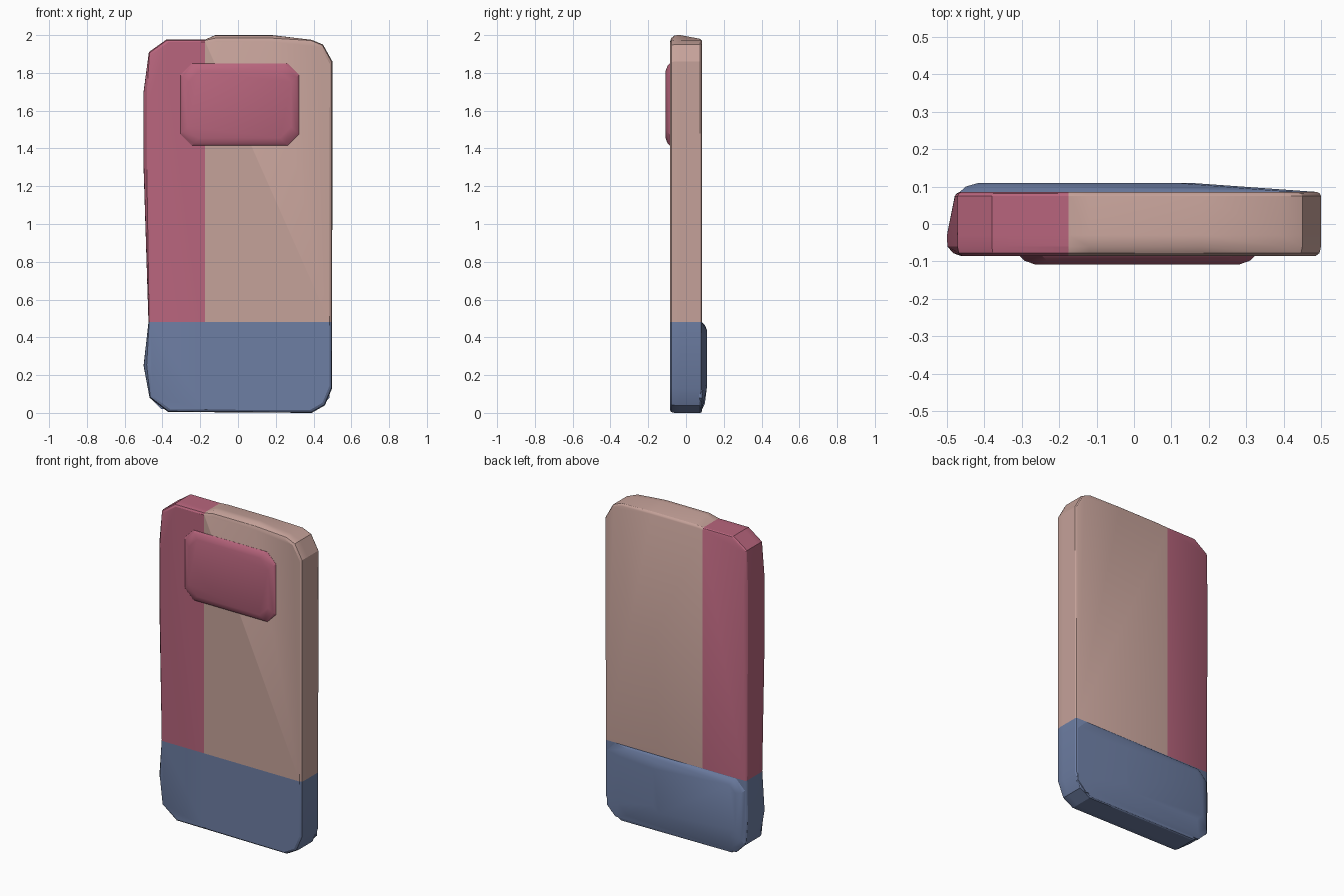
import bpy, bmesh, math
from mathutils import Vector

if "Cube" in bpy.data.objects:
    bpy.data.objects.remove(bpy.data.objects["Cube"], do_unlink=True)


def material(name, rgb):
    m = bpy.data.materials.new(name)
    m.use_nodes = True
    m.diffuse_color = (*rgb, 1)
    m.node_tree.nodes["Principled BSDF"].inputs["Base Color"].default_value = (*rgb, 1)
    return m


tan = material("dusty tan", (0.56, 0.36, 0.32))
rose = material("rose", (0.48, 0.13, 0.205))
blue = material("slate blue", (0.155, 0.21, 0.37))


def loft(bm, rings):
    """Skin a stack of equal-length rings and cap both ends."""
    loops = [[bm.verts.new(p) for p in ring] for ring in rings]
    n = len(loops[0])
    for a, b in zip(loops, loops[1:]):
        for i in range(n):
            j = (i + 1) % n
            bm.faces.new((a[i], a[j], b[j], b[i]))
    bm.faces.new(loops[0])
    bm.faces.new(loops[-1])
    bmesh.ops.recalc_face_normals(bm, faces=bm.faces)


def finish(bm, name, mats):
    me = bpy.data.meshes.new(name)
    bm.to_mesh(me)
    bm.free()
    ob = bpy.data.objects.new(name, me)
    bpy.context.collection.objects.link(ob)
    for m in mats:
        me.materials.append(m)
    bpy.ops.object.select_all(action="DESELECT")
    ob.select_set(True)
    bpy.context.view_layer.objects.active = ob
    bpy.ops.object.shade_smooth_by_angle(angle=math.radians(28))
    return ob


def chamfered(x0, x1, z0, z1, c):
    """Rectangle outline with cut corners."""
    return [(x0 + c, z0), (x1 - c, z0), (x1, z0 + c), (x1, z1 - c),
            (x1 - c, z1), (x0 + c, z1), (x0, z1 - c), (x0, z0 + c)]


# Slab outline: x, z, and how far each point swells in x and z
outline = [(-.37, .005, 0, 0), (.39, 0, 0, 0), (.46, .04, 0, 0), (.498, .13, 0, 0),
           (.5, 1.86, 0, 0), (.45, 1.95, 0, 0), (.39, 1.975, 0, 0),
           (.18, 1.978, 0, .022), (-.12, 1.978, 0, .022), (-.175, 1.976, 0, 0),
           (-.38, 1.976, 0, 0), (-.472, 1.91, 0, 0), (-.476, 1.7, -.024, 0),
           (-.476, 1.3, -.024, 0), (-.474, .48, 0, 0), (-.477, .25, -.023, 0),
           (-.468, .08, 0, 0)]


def slab_ring(y, inset, swell):
    return [((x + dx * swell) * (1 - 2 * inset), y,
             1 + (z + dz * swell - 1) * (1 - inset)) for x, z, dx, dz in outline]


# Body slab, split into three colour zones
bm = bmesh.new()
loft(bm, [slab_ring(-.085, .014, 0), slab_ring(-.078, .004, .45), slab_ring(-.06, 0, .95),
          slab_ring(-.03, 0, 1), slab_ring(.075, 0, .1), slab_ring(.082, .004, 0),
          slab_ring(.086, .012, 0)])
for co, no in (((-.175, 0, 0), (1, 0, 0)), ((0, 0, .48), (0, 0, 1))):
    bmesh.ops.bisect_plane(bm, geom=bm.verts[:] + bm.edges[:] + bm.faces[:],
                           plane_co=co, plane_no=no)
for f in bm.faces:
    c = f.calc_center_median()
    f.material_index = 2 if c.z < .48 else 1 if c.x < -.175 else 0
finish(bm, "body_slab", [tan, rose, blue])

# Raised panel on the front
bm = bmesh.new()
loft(bm, [[(x, y, z) for x, z in chamfered(-.305 + d, .322 - d, 1.415 + d, 1.85 - d, .06)]
          for y, d in ((-.07, 0), (-.086, 0), (-.098, .012), (-.108, .04))])
finish(bm, "front_panel", [rose])

# Swelling on the lower back, thinning out towards the left side
bm = bmesh.new()
low = chamfered(-.465, .485, .02, .478, .06)
mid = chamfered(-.45, .4, .05, .465, .06)
top = chamfered(-.415, .15, .13, .44, .04)
loft(bm, [[(x, .07, z) for x, z in low], [(x, .086, z) for x, z in low],
          [(x, .1 if x < 0 else .092, z) for x, z in mid],
          [(x, .11, z) for x, z in top]])
finish(bm, "back_swelling", [blue])
